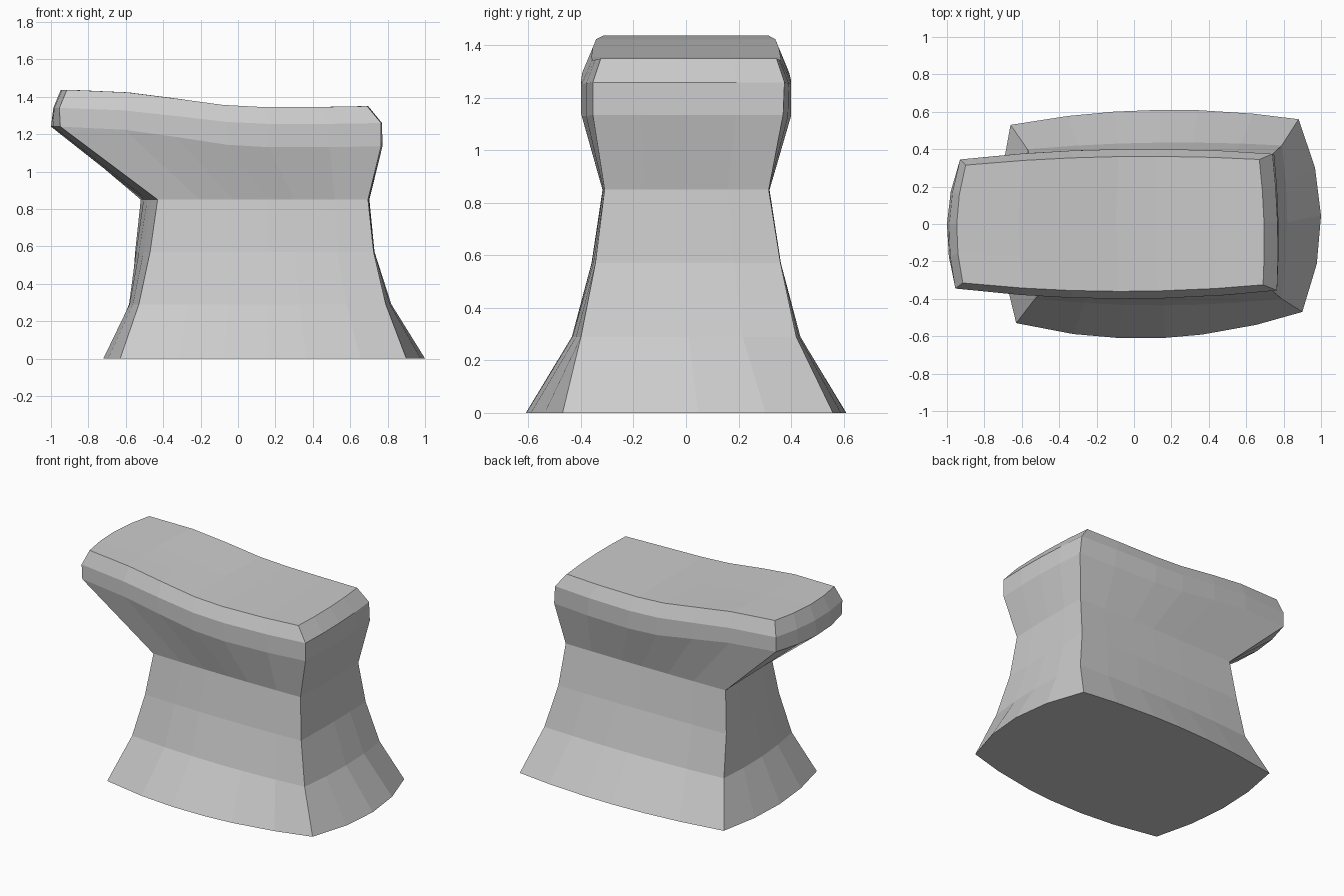
import bpy, bmesh

if "Cube" in bpy.data.objects:
    bpy.data.objects.remove(bpy.data.objects["Cube"])

# column and row fractions shared by every level, and how the beak end rises
COLS = [0, .2, .36, .52, .65, .84, 1]
LIFT = [1, .85, .5, .12, 0, 0, .05]
ROWS = [0, .25, .5, .75, 1]

# z, lift, left x (front, back), left bulge, right x (front, back), right bulge,
# half depth: left corners, middle, right front, right back
LEVELS = [
    (0.00, 0, -.63, -.66, .075, .90, .88, .11, .53, .61, .47, .56),
    (0.29, 0, -.53, -.57, .03, .79, .79, .03, .40, .435, .40, .42),
    (0.57, 0, -.47, -.55, .02, .725, .725, .005, .345, .36, .345, .36),
    (0.85, 0, -.43, -.52, .01, .695, .70, .005, .31, .318, .31, .315),
    (1.13, .11, -.95, -.93, .06, .765, .75, .015, .345, .40, .355, .37),
    (1.255, .085, -.955, -.93, .045, .765, .74, .015, .345, .40, .355, .375),
    (1.345, .092, -.915, -.90, .04, .69, .67, .015, .315, .36, .325, .345),
]


def bow(t):
    return 4 * t * (1 - t)


def point(level, i, j):
    z, lift, xlf, xlb, bl, xrf, xrb, br, yl, ym, yrf, yrb = level
    u, v = COLS[i], ROWS[j]
    x0 = xlf + (xlb - xlf) * v - bl * bow(v)
    x1 = xrf + (xrb - xrf) * v + br * bow(v)

    def depth(right):
        return yl + (right - yl) * u + (ym - (yl + right) / 2) * bow(u)

    y0, y1 = -depth(yrf), depth(yrb)
    return (x0 + (x1 - x0) * u, y0 + (y1 - y0) * v, z + lift * LIFT[i])


bm = bmesh.new()
nc, nr = len(COLS), len(ROWS)
border = ([(i, 0) for i in range(nc)] + [(nc - 1, j) for j in range(1, nr)]
          + [(i, nr - 1) for i in range(nc - 2, -1, -1)]
          + [(0, j) for j in range(nr - 2, 0, -1)])
rings = [{k: bm.verts.new(point(lv, *k)) for k in border} for lv in LEVELS]

# side walls lofted between the levels
for lo, hi in zip(rings, rings[1:]):
    for a, b in zip(border, border[1:] + border[:1]):
        bm.faces.new((lo[a], lo[b], hi[b], hi[a]))

# flat base
bm.faces.new([rings[0][k] for k in reversed(border)])

# working face, a grid that follows the rising beak
top = rings[-1]
for i in range(nc):
    for j in range(nr):
        if (i, j) not in top:
            top[i, j] = bm.verts.new(point(LEVELS[-1], i, j))
for i in range(nc - 1):
    for j in range(nr - 1):
        bm.faces.new((top[i, j], top[i + 1, j], top[i + 1, j + 1], top[i, j + 1]))

bmesh.ops.recalc_face_normals(bm, faces=bm.faces)
mesh = bpy.data.meshes.new("anvil_block")
bm.to_mesh(mesh)
bm.free()
anvil = bpy.data.objects.new("anvil_block", mesh)
bpy.context.collection.objects.link(anvil)
